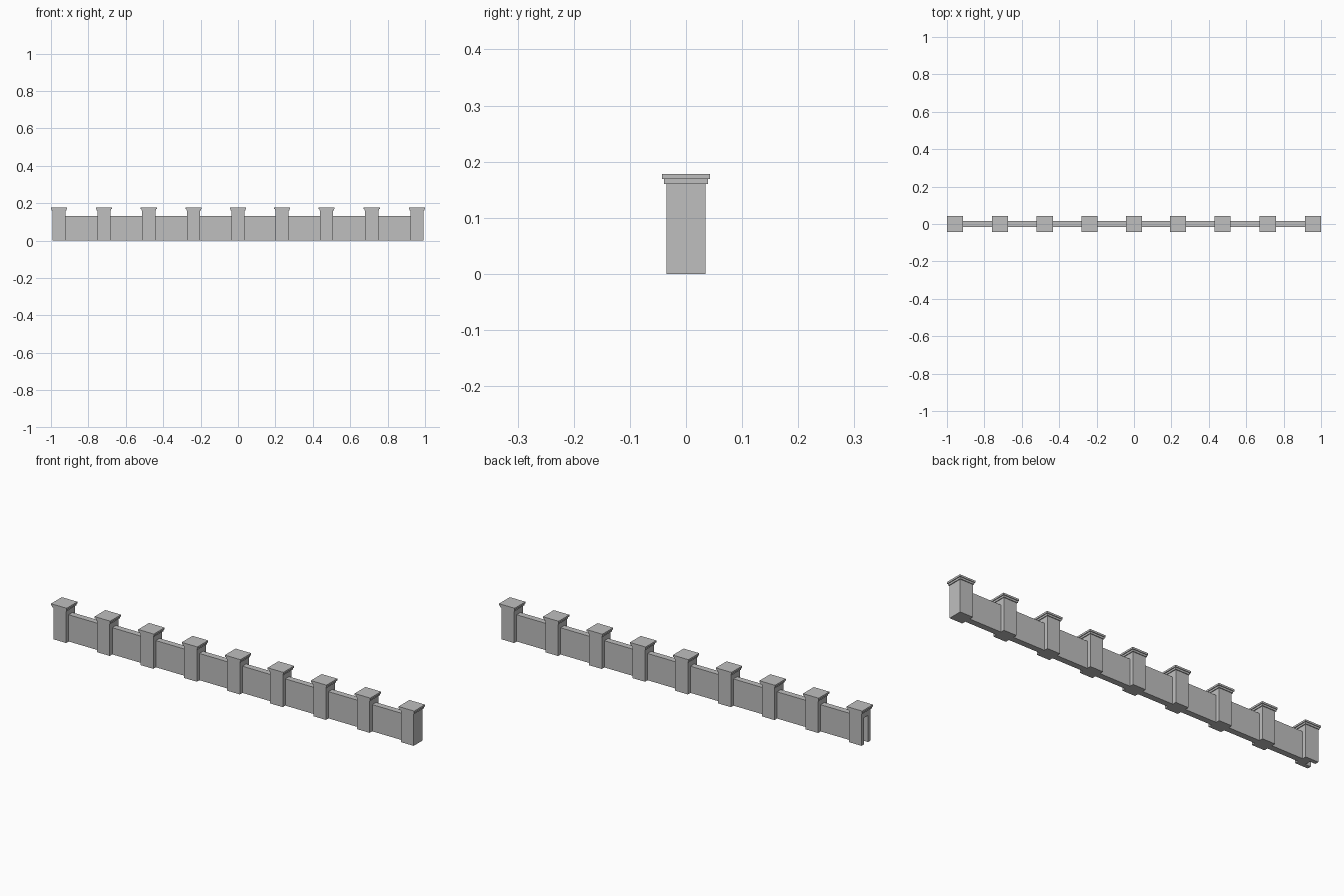
import bpy
import bmesh
from mathutils import Matrix

cube = bpy.data.objects.get("Cube")
if cube:
    bpy.data.objects.remove(cube)

stone = bpy.data.materials.new("grey stone")
stone.use_nodes = True
colour = (0.52, 0.52, 0.52, 1)
stone.diffuse_color = colour
stone.node_tree.nodes["Principled BSDF"].inputs["Base Color"].default_value = colour


def add_object(name, bm):
    mesh = bpy.data.meshes.new(name)
    bmesh.ops.recalc_face_normals(bm, faces=bm.faces)
    bm.to_mesh(mesh)
    bm.free()
    mesh.materials.append(stone)
    obj = bpy.data.objects.new(name, mesh)
    bpy.context.collection.objects.link(obj)
    return obj


def box(name, x0, x1, half_y, z0, z1):
    bm = bmesh.new()
    size = Matrix.Diagonal((x1 - x0, 2 * half_y, z1 - z0, 1))
    place = Matrix.Translation(((x0 + x1) / 2, 0, (z0 + z1) / 2))
    bmesh.ops.create_cube(bm, size=1, matrix=place @ size)
    return add_object(name, bm)


def slotted_shaft(name, x):
    # C-shaped shaft whose outer slot would receive another panel
    r, s, inner = HALF, WALL_HALF, x - HALF + 0.03
    outline = [(x - r, -r), (x + r, -r), (x + r, r), (x - r, r),
               (x - r, s), (inner, s), (inner, -s), (x - r, -s)]
    bm = bmesh.new()
    base = bm.faces.new([bm.verts.new((px, py, 0)) for px, py in outline])
    top = bmesh.ops.extrude_face_region(bm, geom=[base])["geom"]
    verts = [v for v in top if isinstance(v, bmesh.types.BMVert)]
    bmesh.ops.translate(bm, verts=verts, vec=(0, 0, WALL_TOP))
    add_object(name, bm)
    box("end_pillar_neck", x - r, x + r, r, WALL_TOP, SHAFT_TOP)


HALF, WALL_HALF = 0.035, 0.015
WALL_TOP, SHAFT_TOP, STEP_TOP, CAP_TOP = 0.133, 0.16, 0.169, 0.178
centres = [-0.957, -0.717, -0.477, -0.237, 0, 0.236, 0.474, 0.715, 0.957]

# Pillars with two-step caps
for i, x in enumerate(centres):
    if i == 0:
        slotted_shaft("end_pillar_shaft", x)
    else:
        box("pillar_shaft", x - HALF, x + HALF, HALF, 0, SHAFT_TOP)
    box("pillar_cap_step", x - 0.039, x + 0.039, 0.039, SHAFT_TOP, STEP_TOP)
    box("pillar_cap", x - 0.043, x + 0.043, 0.0425, STEP_TOP, CAP_TOP)

# Wall panels between neighbouring pillars
for a, b in zip(centres, centres[1:]):
    box("wall_panel", a + HALF, b - HALF, WALL_HALF, 0, WALL_TOP)
